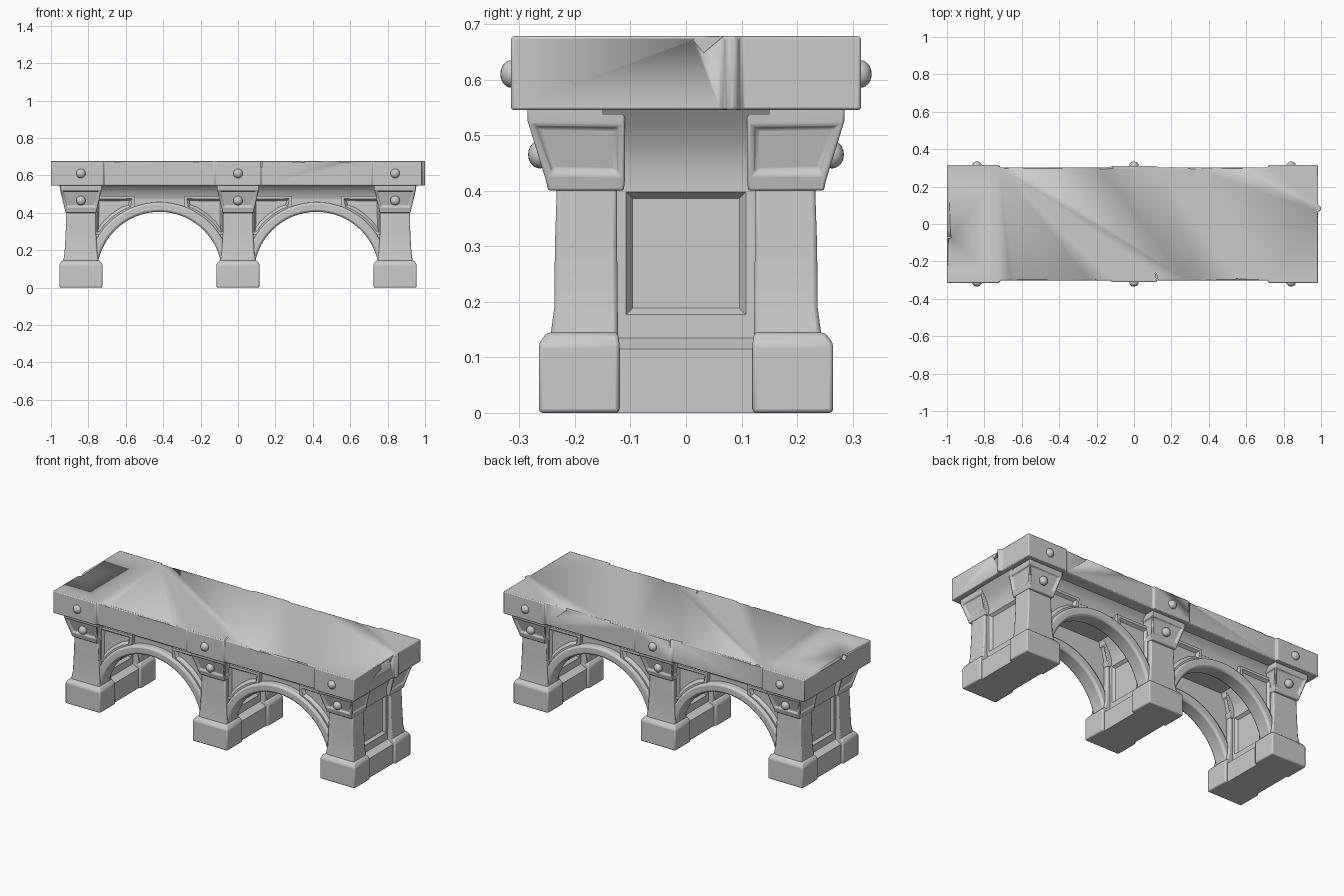
import bpy, bmesh, math, random
from mathutils import Matrix, Vector

random.seed(4)
old = bpy.data.objects.get("Cube")
if old:
    bpy.data.objects.remove(old)

stone = bpy.data.materials.new("grey stone")
stone.use_nodes = True
stone.diffuse_color = (0.6, 0.6, 0.6, 1)
stone.node_tree.nodes["Principled BSDF"].inputs["Base Color"].default_value = (0.6, 0.6, 0.6, 1)


def finish(name, bm, bevel=0.0, angle=35):
    """Turn a bmesh into a shaded stone part with softened edges."""
    bmesh.ops.recalc_face_normals(bm, faces=bm.faces)
    mesh = bpy.data.meshes.new(name)
    bm.to_mesh(mesh)
    bm.free()
    mesh.materials.append(stone)
    obj = bpy.data.objects.new(name, mesh)
    bpy.context.collection.objects.link(obj)
    bpy.ops.object.select_all(action='DESELECT')
    obj.select_set(True)
    bpy.context.view_layer.objects.active = obj
    bpy.ops.object.shade_smooth_by_angle(angle=math.radians(angle))
    if bevel:
        mod = obj.modifiers.new("soft edges", 'BEVEL')
        mod.width = bevel
        mod.segments = 2
        mod.limit_method = 'ANGLE'
        mod.angle_limit = math.radians(28)
    return obj


def loft(rows, cx=0.0, side=1):
    """Stack rectangles given as (z, half x, inner y, outer y)."""
    bm = bmesh.new()
    rings = []
    for z, hx, y0, y1 in rows:
        corners = [(-hx, y0), (hx, y0), (hx, y1), (-hx, y1)]
        rings.append([bm.verts.new((cx + x, side * y, z)) for x, y in corners])
    for a, b in zip(rings, rings[1:]):
        for i in range(4):
            j = (i + 1) % 4
            bm.faces.new((a[i], a[j], b[j], b[i]))
    bm.faces.new(rings[0])
    bm.faces.new(rings[-1])
    bmesh.ops.recalc_face_normals(bm, faces=bm.faces)
    return bm


def prism(points, start, end):
    """Extrude a closed outline between two 3D placement functions."""
    bm = bmesh.new()
    a = [bm.verts.new(start(u, v)) for u, v in points]
    b = [bm.verts.new(end(u, v)) for u, v in points]
    n = len(points)
    for i in range(n):
        j = (i + 1) % n
        bm.faces.new((a[i], a[j], b[j], b[i]))
    bm.faces.new(a)
    bm.faces.new(b)
    bmesh.ops.recalc_face_normals(bm, faces=bm.faces)
    return bm


def along_y(points, y0, y1):
    return prism(points, lambda x, z: (x, y0, z), lambda x, z: (x, y1, z))


def recess(bm, test, thickness, depth):
    faces = [f for f in bm.faces if test(f)]
    bmesh.ops.inset_individual(bm, faces=faces, thickness=thickness, depth=0)
    bmesh.ops.inset_individual(bm, faces=faces, thickness=abs(depth), depth=depth)


def bolt(name, x, y, z):
    bm = bmesh.new()
    bmesh.ops.create_uvsphere(bm, u_segments=20, v_segments=12, radius=0.025)
    bmesh.ops.scale(bm, vec=(1, 0.85, 1), verts=bm.verts)
    bmesh.ops.translate(bm, vec=(x, y, z), verts=bm.verts)
    finish(name, bm, angle=180)


SIDES = {"front": -1, "back": 1}
PIERS = {"left": 0.84, "middle": 0.0, "right": -0.84}

# Piers: a recessed core flanked by a front and a back pillar
for pname, px in PIERS.items():
    half = [(0.1, 0), (0.1, 0.115), (0.062, 0.135), (0.062, 0.44), (0.075, 0.48),
            (0.1, 0.52), (0.13, 0.56)]
    outline = [(px + x, z) for x, z in half] + [(px - x, z) for x, z in reversed(half)]
    bm = along_y(outline, -0.15, 0.15)
    recess(bm, lambda f: abs(f.normal.x) > 0.99 and f.calc_center_median().z > 0.2, 0.06, -0.016)
    finish(f"{pname}_pier_core", bm)

    for sname, s in SIDES.items():
        finish(f"{sname}_{pname}_foot", loft([
            (0, 0.115, 0.12, 0.265), (0.125, 0.115, 0.12, 0.265),
            (0.145, 0.1, 0.122, 0.25)], px, s), 0.007)
        finish(f"{sname}_{pname}_shaft", loft([
            (0.13, 0.096, 0.122, 0.245), (0.19, 0.087, 0.123, 0.237),
            (0.3, 0.081, 0.124, 0.236), (0.42, 0.079, 0.124, 0.232)], px, s), 0.007)
        bm = loft([(0.4, 0.082, 0.112, 0.248), (0.418, 0.086, 0.11, 0.252),
                   (0.525, 0.112, 0.11, 0.285), (0.56, 0.112, 0.11, 0.285)], px, s)
        recess(bm, lambda f: abs(f.normal.z) < 0.9 and 0.44 < f.calc_center_median().z < 0.5
               and f.normal.y * s > -0.5, 0.014, -0.01)
        finish(f"{sname}_{pname}_capital", bm, 0.004)
        bolt(f"{sname}_{pname}_capital_bolt", px, s * 0.263, 0.465)
        bolt(f"{sname}_{pname}_slab_bolt", px, s * 0.313, 0.61)

# Arches: rib, spandrel wall, sunken corner panels and a cove under the slab
STEPS = 32
RADIUS, SPRING = 0.335, 0.07
for aname, ax in {"left": 0.42, "right": -0.42}.items():
    def arc(r):
        return [(ax + r * math.cos(math.pi * i / STEPS), SPRING + r * math.sin(math.pi * i / STEPS))
                for i in range(STEPS + 1)]
    for sname, s in SIDES.items():
        rib = arc(RADIUS) + arc(RADIUS + 0.052)[::-1]
        finish(f"{sname}_{aname}_arch_rib", along_y(rib, s * 0.135, s * 0.226), 0.012)
        wall = arc(RADIUS + 0.02) + [(ax - 0.36, 0.56), (ax + 0.36, 0.56)]
        finish(f"{sname}_{aname}_spandrel", along_y(wall, s * 0.15, s * 0.185))
        finish(f"{sname}_{aname}_cove", loft([
            (0.475, 0.35, 0.16, 0.186), (0.51, 0.35, 0.16, 0.196),
            (0.535, 0.35, 0.16, 0.22), (0.56, 0.35, 0.16, 0.25)], ax, s))
        for m in (-1, 1):
            curve = [(math.cos(t) * 0.375, SPRING + math.sin(t) * 0.375)
                     for t in (0.6, 0.75, 0.9, 1.05, 1.2)]
            corner = [(ax + m * x, z) for x, z in [(0.35, 0.28)] + curve + [(0.13, 0.49), (0.35, 0.49)]]
            bm = along_y(corner, s * 0.175, s * 0.21)
            recess(bm, lambda f: f.normal.y * s > 0.9, 0.022, -0.016)
            finish(f"{sname}_{aname}_corner_panel_{'inner' if m * ax < 0 else 'outer'}", bm)

# Slab: outline with projecting blocks over each pier
LOW, HIGH = 0.545, 0.678
edge = [(-1, 0.315), (-0.72, 0.315), (-0.715, 0.302), (-0.125, 0.302), (-0.12, 0.311),
        (0.12, 0.311), (0.125, 0.302), (0.715, 0.302), (0.72, 0.315), (0.985, 0.315)]
end = [(0.985, 0.1), (1, 0.09), (1, 0.075), (0.985, 0.065)]
outline = edge + end + [(x, -y) for x, y in reversed(edge)]
bm = prism(outline, lambda x, y: (x, y, LOW), lambda x, y: (x, y, HIGH))
slab = finish("table_slab", bm, 0.013)

# Worn chips and cracks cut out of the slab's upper edges
bm = bmesh.new()


def chip(x, y, size, spin):
    turn = Matrix.Rotation(spin, 4, 'Z') @ Matrix.Rotation(0.7, 4, 'X')
    bmesh.ops.create_cube(bm, size=1, matrix=Matrix.Translation((x, y, HIGH + 0.004))
                          @ turn @ Matrix.Diagonal((*size, 1)))


for s in (-1, 1):
    for x in (-0.62, -0.19, 0.28, 0.6):
        chip(x + random.uniform(-0.05, 0.05), s * 0.306,
             (random.uniform(0.03, 0.08), 0.022, 0.022), random.uniform(-0.12, 0.12))
    chip(s * 0.992, s * 0.05, (0.022, 0.07, 0.03), 0.1)
chip(0.12, -0.28, (0.006, 0.1, 0.03), 0.25)
cutter = finish("chip_cutter", bm)
cutter.hide_render = True
mod = slab.modifiers.new("chips", 'BOOLEAN')
mod.operation = 'DIFFERENCE'
mod.solver = 'EXACT'
mod.object = cutter
bpy.context.view_layer.update()
worn = bpy.data.meshes.new_from_object(slab.evaluated_get(bpy.context.evaluated_depsgraph_get()))
slab.modifiers.clear()
slab.data = worn
bpy.data.objects.remove(cutter)
